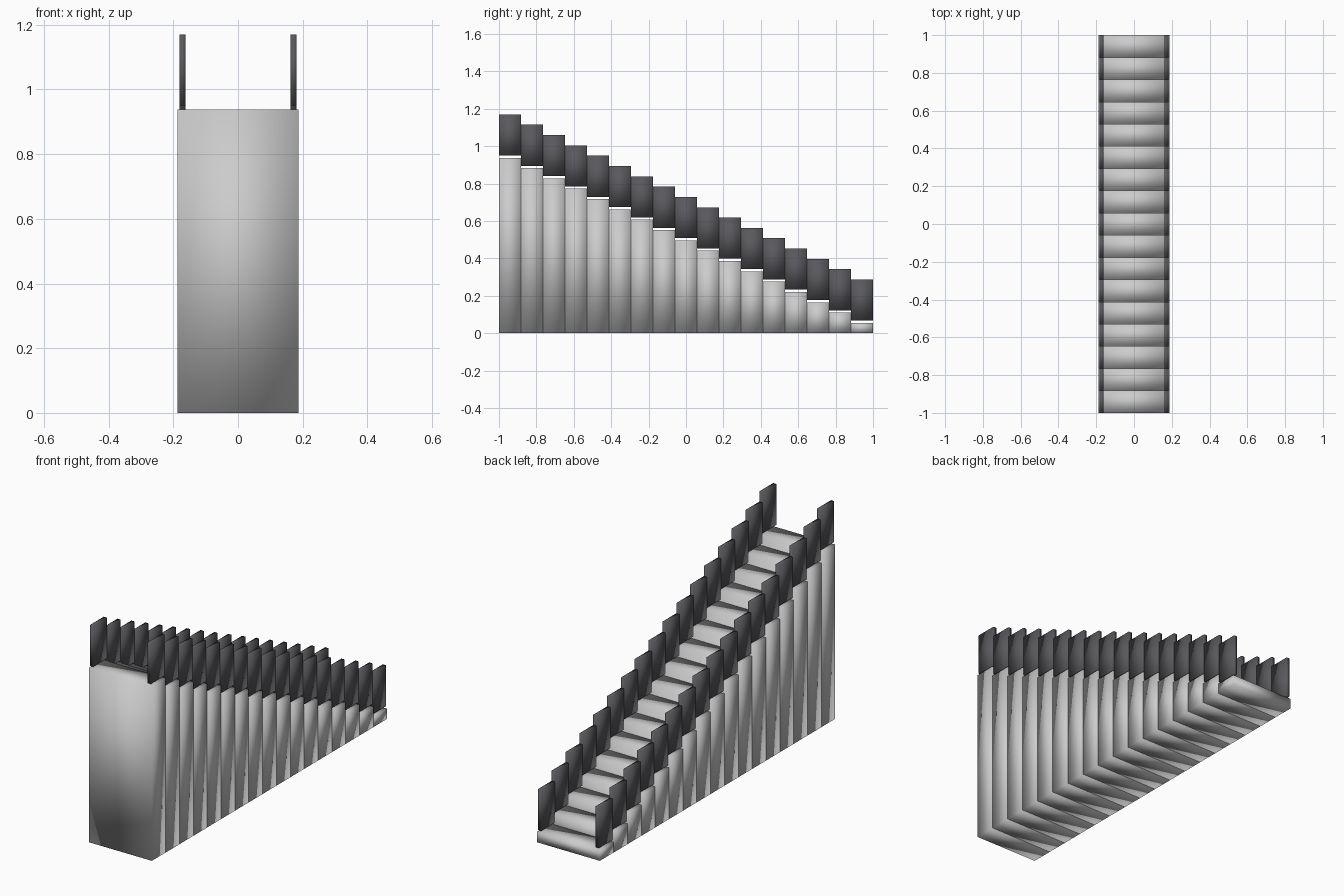
import bpy

if "Cube" in bpy.data.objects:
    bpy.data.objects.remove(bpy.data.objects["Cube"])

STEPS = 17
DEPTH = 2.0 / STEPS          # tread depth
RISE = 0.938 / STEPS         # height of one step
HALF_W = 0.1875              # half the stair width


def box(name, x0, x1, y0, y1, z0, z1):
    """Box from its bounds, with soft shading across its faces."""
    bpy.ops.mesh.primitive_cube_add(size=1)
    ob = bpy.context.object
    ob.name = name
    ob.data.name = name
    size = (x1 - x0, y1 - y0, z1 - z0)
    mid = ((x0 + x1) / 2, (y0 + y1) / 2, (z0 + z1) / 2)
    for v in ob.data.vertices:
        v.co = [c * s + m for c, s, m in zip(v.co, size, mid)]
    bpy.ops.object.shade_smooth()
    return ob


for i in range(STEPS):
    y0 = -1 + i * DEPTH
    y1 = y0 + DEPTH
    top = RISE * (STEPS - i)

    # Solid step block reaching the ground
    box(f"step_{i + 1}", -HALF_W, HALF_W, y0, y1, 0, top)

    # Side panels floating just above each tread
    for side, s in (("left", -1), ("right", 1)):
        xa, xb = sorted((s * 0.1625, s * 0.1815))
        box(f"{side}_rail_panel_{i + 1}", xa, xb, y0, y1, top + 0.012, top + 0.232)

# Dark rail colour
dark = bpy.data.materials.new("dark_rail")
dark.diffuse_color = (0.1, 0.1, 0.11, 1)
dark.use_nodes = True
dark.node_tree.nodes["Principled BSDF"].inputs["Base Color"].default_value = dark.diffuse_color
for ob in bpy.data.objects:
    if "rail_panel" in ob.name:
        ob.data.materials.append(dark)
